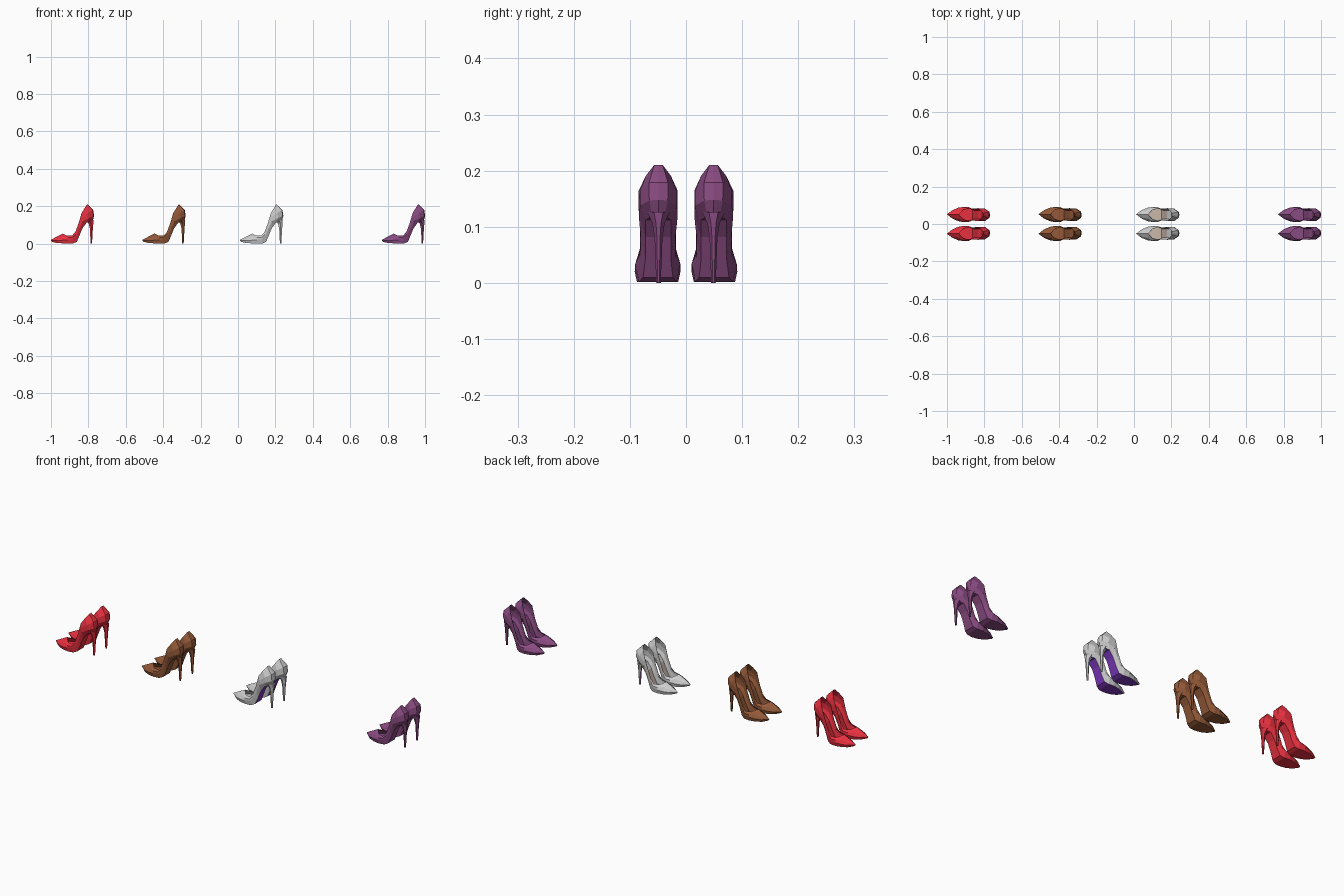
import bpy, bmesh

if "Cube" in bpy.data.objects:
    bpy.data.objects.remove(bpy.data.objects["Cube"])

# Shoe outline lines from toe to heel: (x, z, half width)
SOLE = [(.006, .010, 0), (.03, .004, .018), (.06, .002, .030), (.09, .002, .036),
        (.12, .002, .033), (.138, .010, .026), (.152, .043, .022), (.168, .082, .022),
        (.19, .112, .022), (.215, .120, .011), (.222, .121, 0)]
WALL = [(0, .016, 0), (.03, .016, .022), (.06, .018, .035), (.09, .020, .040),
        (.118, .025, .037), (.134, .040, .031), (.15, .080, .030), (.17, .120, .034),
        (.203, .138, .032), (.226, .147, .016), (.230, .148, 0)]
TOP = [(0, .020, 0), (.03, .036, 0), (.064, .053, 0), (.086, .042, .024),
       (.112, .042, .032), (.13, .062, .031), (.147, .107, .031), (.164, .164, .034),
       (.18, .190, .022), (.193, .210, .007), (.194, .210, 0)]
# Heel sections: (z, front x, back x, half width)
HEEL = [(.126, .188, .227, .020), (.106, .202, .2265, .011),
        (.08, .208, .224, .007), (0, .212, .2195, .004)]


def material(name, color):
    m = bpy.data.materials.new(name)
    m.diffuse_color = (*color, 1)
    m.use_nodes = True
    m.node_tree.nodes["Principled BSDF"].inputs["Base Color"].default_value = m.diffuse_color
    return m


def build(name, grids, origin, side, mat, thickness=0, closed=False, caps=False):
    """Skin each grid (rows of points) with quads; one object for all grids."""
    bm = bmesh.new()
    for grid in grids:
        rows = [[bm.verts.new((origin + x, side * (.052 - .003 * min(x / .2, 1) + y), z))
                 for x, y, z in row] for row in grid]
        n = len(rows[0])
        for a, b in zip(rows, rows[1:]):
            for j in range(n if closed else n - 1):
                k = (j + 1) % n
                bm.faces.new((a[j], a[k], b[k], b[j]))
        if caps:
            bm.faces.new(rows[0])
            bm.faces.new(rows[-1])
    bmesh.ops.remove_doubles(bm, verts=bm.verts, dist=1e-5)
    bmesh.ops.recalc_face_normals(bm, faces=bm.faces)
    me = bpy.data.meshes.new(name)
    bm.to_mesh(me)
    bm.free()
    ob = bpy.data.objects.new(name, me)
    bpy.context.collection.objects.link(ob)
    if mat:
        me.materials.append(mat)
    if thickness:
        mod = ob.modifiers.new("thickness", "SOLIDIFY")
        mod.thickness, mod.offset = thickness, 0
    return ob


def upper_grid(s):
    grid = []
    for i, (a, b, c) in enumerate(zip(SOLE, WALL, TOP)):
        bulge = .005 if b[2] > 0 else 0
        back = .013 if i > 8 else (.006 if i == 8 else 0)
        mid = ((b[0] + c[0]) / 2 + back, (b[1] + c[1]) / 2, (b[2] + c[2]) / 2 + bulge * (b[2] > c[2] + .002))
        grid.append([(x, s * w, z) for x, z, w in (a, b, mid, c)])
    return grid


def strip(line, scale=1, lift=0):
    return [[(x - lift * .5, -w * scale, z + lift), (x - lift * .5, w * scale, z + lift)]
            for x, z, w in line]


def shoe(label, origin, side, main, sole, lining):
    build(label + "_upper", [upper_grid(1), upper_grid(-1)], origin, side, main, .0015)
    build(label + "_outsole", [strip(SOLE)], origin, side, sole)
    build(label + "_insole", [strip(SOLE[1:8], 1, .005)], origin, side, lining)
    build(label + "_heel_seat", [strip(SOLE[7:], 1, .005)], origin, side, main)
    # stiletto heel, with its front face in the sole colour
    rings = []
    for z, f, b, w in HEEL:
        m = (f + b) / 2
        rings.append([(f, -w * .6, z), (f, w * .6, z), (m, w, z),
                      (b, w * .4, z), (b, -w * .4, z), (m, -w, z)])
    heel = build(label + "_heel", [rings], origin, side, main, closed=True, caps=True)
    if sole is not main:
        if not main:
            heel.data.materials.append(None)
        heel.data.materials.append(sole)
        for p in heel.data.polygons:
            if p.normal.x < -.8:
                p.material_index = 1


red = material("red", (.80, .03, .05))
brown = material("brown", (.29, .10, .04))
plum = material("plum", (.25, .07, .22))
violet = material("violet", (.20, .04, .50))
beige = material("beige", (.60, .48, .40))

# Four pairs in a row
for label, x, main, sole, lining in (
        ("red", -1.0, red, red, red), ("brown", -.51, brown, brown, brown),
        ("grey", .012, None, violet, beige), ("plum", .77, plum, plum, plum)):
    for side, name in ((1, "left"), (-1, "right")):
        shoe(f"{label}_{name}", x, side, main, sole, lining)
